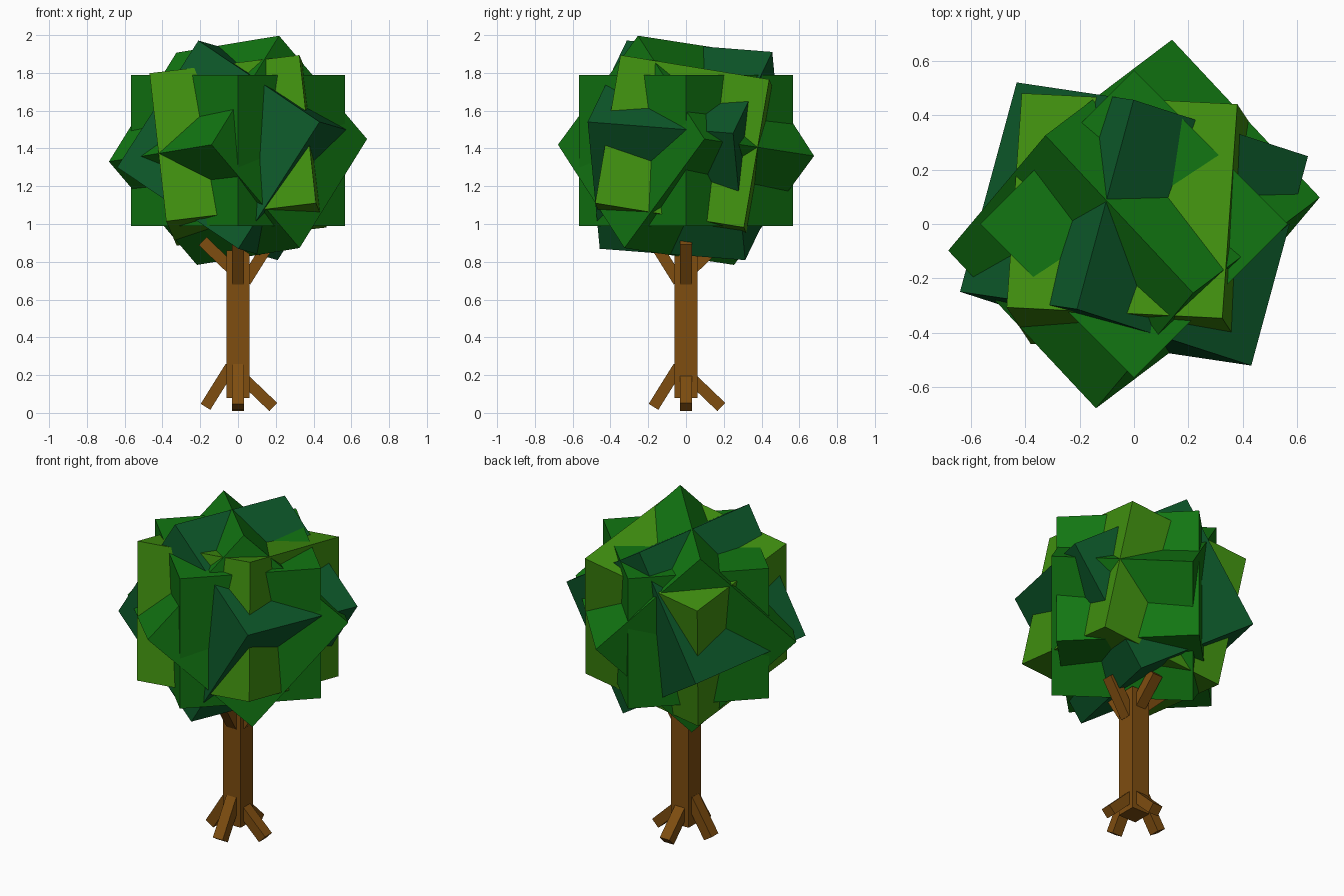
import bpy
from mathutils import Vector, Matrix

if "Cube" in bpy.data.objects:
    bpy.data.objects.remove(bpy.data.objects["Cube"])


def material(name, rgb):
    m = bpy.data.materials.new(name)
    m.diffuse_color = (*rgb, 1)
    m.use_nodes = True
    m.node_tree.nodes["Principled BSDF"].inputs["Base Color"].default_value = m.diffuse_color
    return m


bark = material("bark", (0.21, 0.075, 0.005))
green = material("leaf_green", (0.006, 0.18, 0.006))
olive = material("leaf_olive", (0.052, 0.28, 0.005))
teal = material("leaf_teal", (0.004, 0.10, 0.023))


def box(name, centre, size, mat, x_axis=(1, 0, 0), y_axis=(0, 1, 0)):
    """Box whose local x and y axes point along the given directions."""
    x = Vector(x_axis).normalized()
    y = Vector(y_axis)
    y = (y - x * y.dot(x)).normalized()
    rot = Matrix((x, y, x.cross(y))).transposed().to_4x4()
    bpy.ops.mesh.primitive_cube_add(size=1)
    ob = bpy.context.object
    ob.name = name
    ob.matrix_world = Matrix.Translation(centre) @ rot @ Matrix.Diagonal((*size, 1))
    ob.data.materials.append(mat)
    return ob


# Trunk
box("trunk", (0, 0, 0.47), (0.12, 0.12, 0.78), bark)


def limb(name, side, tip, rise, flip):
    """Beam running from its outer tip in towards the trunk; flip turns a root into a branch."""
    out = Vector(side)
    across = Vector((0, 0, 1)).cross(out)
    start = out * tip[0] + Vector((0, 0, tip[1]))
    end = start + (out * -rise[0] + Vector((0, 0, rise[1]))).normalized() * 0.25
    if flip:
        for p in (start, end):
            p.x, p.z = -p.x, 0.94 - p.z
    box(name, (start + end) / 2, (0.25, 0.066, 0.06), bark, end - start, across)


# Roots, and branches that repeat them turned upside down
STEEP = ((0.172, 0.032), (0.53, 0.85))
SHALLOW = ((0.187, 0.031), (0.72, 0.69))
limbs = [("left", (-1, 0, 0), STEEP), ("front", (0, -1, 0), STEEP),
         ("right", (1, 0, 0), SHALLOW), ("back", (0, 1, 0), SHALLOW)]
swap = {"left": "right", "right": "left"}
for label, side, (tip, rise) in limbs:
    limb(label + "_root", side, tip, rise, False)
    limb(swap.get(label, label) + "_branch", side, tip, rise, True)

# Canopy: four equal cubes tumbled about one centre
for name, mat, x_axis, y_axis in [
    ("canopy_upright", green, (1, 1, 0), (-1, 1, 0)),
    ("canopy_tilted", green, (0.679, -0.725, 0.112), (0.591, 0.437, -0.687)),
    ("canopy_dark", teal, (0.26, 0.96, -0.075), (0.54, -0.075, 0.84)),
    ("canopy_light", olive, (0.99, -0.05, 0.12), (0.07, 0.98, -0.16)),
]:
    box(name, (0, 0, 1.39), (0.8, 0.8, 0.8), mat, x_axis, y_axis)
